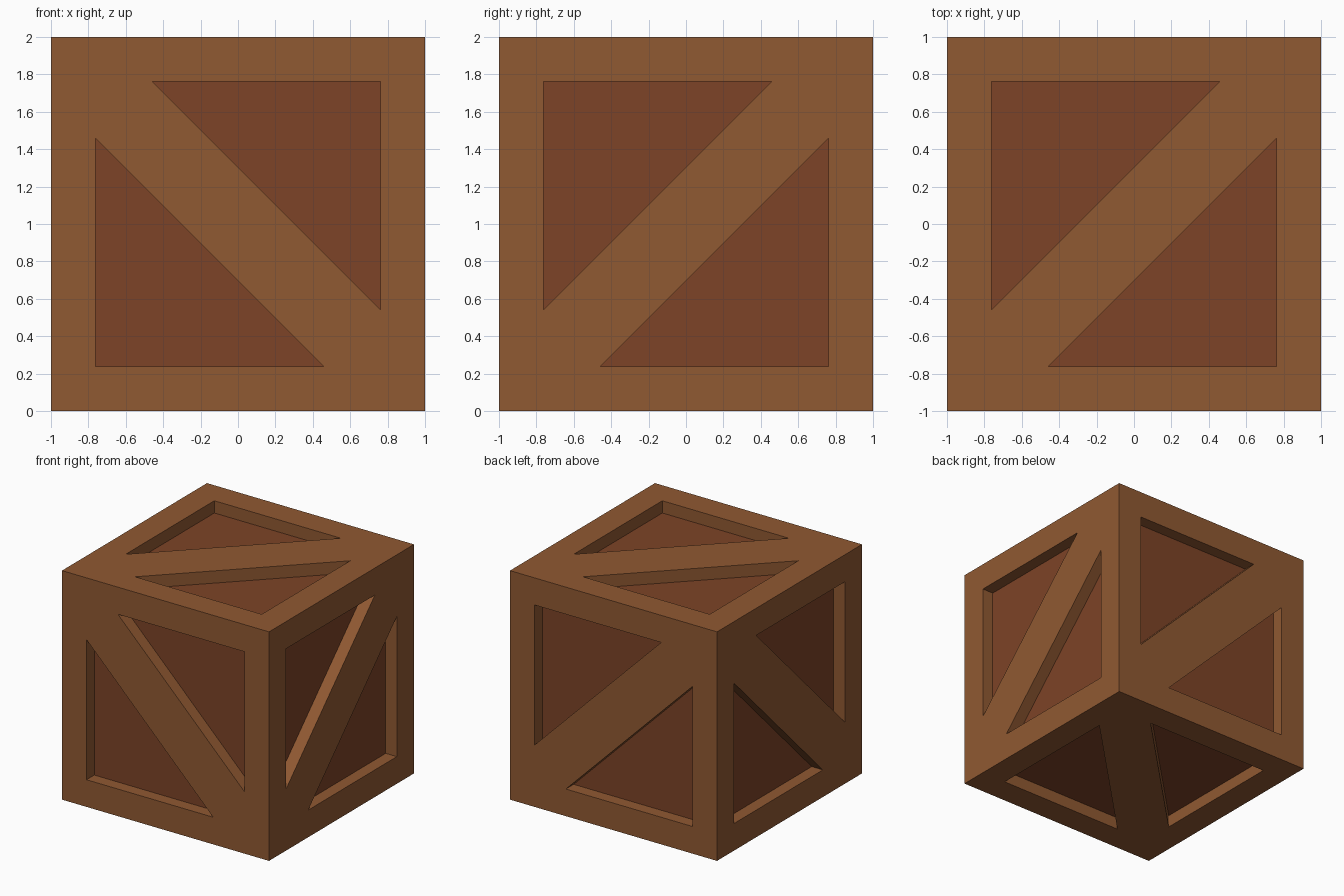
import bpy, bmesh
from mathutils import Vector

if "Cube" in bpy.data.objects:
    bpy.data.objects.remove(bpy.data.objects["Cube"])

DEPTH, INNER, TIP = 0.107, 0.763, 0.46


def material(name, rgb):
    m = bpy.data.materials.new(name)
    m.diffuse_color = (*rgb, 1)
    m.use_nodes = True
    m.node_tree.nodes["Principled BSDF"].inputs["Base Color"].default_value = m.diffuse_color
    return m


frame_mat = material("frame_wood", (0.28, 0.10, 0.032))
panel_mat = material("panel_wood", (0.205, 0.057, 0.02))


def to_object(name, bm):
    bmesh.ops.recalc_face_normals(bm, faces=bm.faces[:])
    me = bpy.data.meshes.new(name)
    bm.to_mesh(me)
    bm.free()
    ob = bpy.data.objects.new(name, me)
    bpy.context.collection.objects.link(ob)
    return ob


def boolean(ob, other, operation):
    mod = ob.modifiers.new("bool", 'BOOLEAN')
    mod.object, mod.operation, mod.solver = other, operation, 'EXACT'
    dg = bpy.context.evaluated_depsgraph_get()
    me = bpy.data.meshes.new_from_object(ob.evaluated_get(dg))
    ob.modifiers.clear()
    ob.data = me


def box(size):
    bm = bmesh.new()
    bmesh.ops.create_cube(bm, size=size)
    bmesh.ops.translate(bm, verts=bm.verts[:], vec=(0, 0, 1))
    return bm


# triangular recesses: two per face, either side of the diagonal brace
cut = bmesh.new()
tri = [(-TIP, INNER), (INNER, INNER), (INNER, -TIP)]
# in-plane axes, normal axis, flip of the diagonal
for u, v, n, flip in ((0, 2, 1, 1), (1, 2, 0, -1), (0, 1, 2, -1)):
    for side in (-1, 1):
        for s in (-1, 1):
            rings = []
            for d in (1 - DEPTH, 1.2):
                ring = []
                for a, b in tri:
                    p = Vector((0, 0, 1))
                    p[u] += s * flip * a
                    p[v] += s * b
                    p[n] += side * d
                    ring.append(cut.verts.new(p))
                rings.append(ring)
            lo, hi = rings
            cut.faces.new(lo)
            cut.faces.new(hi)
            for i in range(3):
                j = (i + 1) % 3
                cut.faces.new((lo[i], lo[j], hi[j], hi[i]))
cutter = to_object("recess_cutter", cut)
crate = to_object("whole_crate", box(2))
boolean(crate, cutter, 'DIFFERENCE')

# broken pieces: each owns the region where its linear field is the largest
cells = {
    "top_front_piece": (-0.76, 0.8, 1, -0.607),
    "front_right_piece": (0, 0, 0, 0),
    "lower_right_piece": (0.2815, 0.3124, -0.355, 0.3767),
    "lower_left_piece": (-1.835, 0.242, -0.992, 0.150),
    "back_right_piece": (-0.648, 2.0435, 0.682, -0.259),
    "top_back_left_piece": (-1.312, 2.163, 1.504, -1.952),
    "middle_back_left_piece": (-1.712, 2.436, 0.837, -1.318),
    "bottom_back_left_piece": (-1.559, 3.121, 0.409, -1.431),
    "bottom_corner_piece": (0.5965, -0.1736, -1.355, -0.2543),
}


def cell_solid(name):
    bm = box(4)
    for other, h in cells.items():
        if other == name:
            continue
        g = cells[name]
        n = Vector([g[i] - h[i] for i in range(3)])
        co = -(g[3] - h[3]) / n.length_squared * n
        res = bmesh.ops.bisect_plane(bm, geom=bm.verts[:] + bm.edges[:] + bm.faces[:],
                                     dist=1e-6, plane_co=co, plane_no=n.normalized(),
                                     clear_inner=True)
        edges = [e for e in res["geom_cut"] if isinstance(e, bmesh.types.BMEdge)]
        if edges:
            bmesh.ops.edgeloop_fill(bm, edges=edges)
    return to_object(name + "_cutter", bm)


helpers = [cutter, crate]
for name in cells:
    piece = bpy.data.objects.new(name, crate.data.copy())
    bpy.context.collection.objects.link(piece)
    cell = cell_solid(name)
    helpers.append(cell)
    boolean(piece, cell, 'INTERSECT')
    me = piece.data
    me.materials.clear()
    me.materials.append(frame_mat)
    me.materials.append(panel_mat)
    # recess floors get the darker panel wood
    for p in me.polygons:
        d = p.normal.dot(p.center - Vector((0, 0, 1)))
        axis = max(abs(c) for c in p.normal)
        p.material_index = int(axis > 0.999 and abs(d - (1 - DEPTH)) < 1e-3)

for ob in helpers:
    bpy.data.objects.remove(ob, do_unlink=True)
